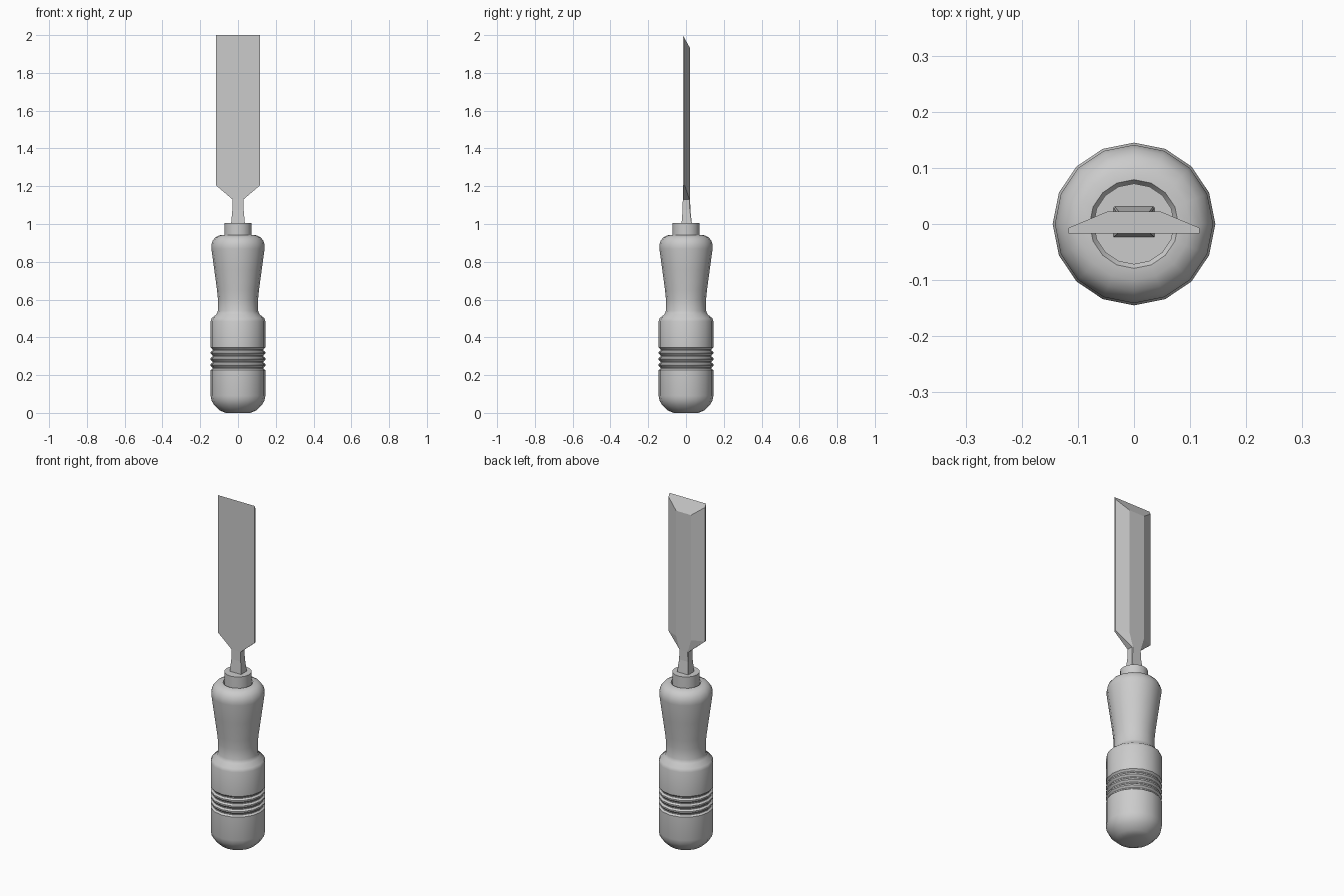
import bpy, math

if "Cube" in bpy.data.objects:
    bpy.data.objects.remove(bpy.data.objects["Cube"])

SIDES = 16


def make_object(name, verts, faces, smooth_angle=None):
    mesh = bpy.data.meshes.new(name)
    mesh.from_pydata(verts, [], faces)
    obj = bpy.data.objects.new(name, mesh)
    bpy.context.collection.objects.link(obj)
    if smooth_angle:
        bpy.ops.object.select_all(action='DESELECT')
        obj.select_set(True)
        bpy.context.view_layer.objects.active = obj
        bpy.ops.object.shade_smooth_by_angle(angle=math.radians(smooth_angle))
    return obj


def loft(name, rings, smooth_angle=None):
    """Skin equal-length rings bottom to top, capping both ends."""
    n = len(rings[0])
    verts = [v for ring in rings for v in ring]
    faces = [(k * n + i, k * n + (i + 1) % n, (k + 1) * n + (i + 1) % n, (k + 1) * n + i)
             for k in range(len(rings) - 1) for i in range(n)]
    faces.append(tuple(reversed(range(n))))
    faces.append(tuple(range(len(verts) - n, len(verts))))
    return make_object(name, verts, faces, smooth_angle)


def lathe(name, profile, smooth_angle):
    turns = [2 * math.pi * i / SIDES for i in range(SIDES)]
    rings = [[(r * math.cos(a), r * math.sin(a), z) for a in turns] for r, z in profile]
    return loft(name, rings, smooth_angle)


# Handle: rounded butt, grip grooves, waist, rounded shoulder, small recess at the ferrule
butt = [(0.065, 0), (0.095, 0.012), (0.125, 0.04), (0.14, 0.065), (0.145, 0.09)]
grooves = []
for i in range(4):
    z = 0.218 + i * 0.032
    grooves += [(0.145, z), (0.145, z + 0.008), (0.135, z + 0.016), (0.135, z + 0.022)]
grooves.append((0.145, 0.346))
waist = [(0.145, 0.485), (0.139, 0.502), (0.114, 0.522), (0.107, 0.54), (0.106, 0.60),
         (0.111, 0.65), (0.126, 0.76), (0.141, 0.87)]
shoulder = [(0.141, 0.89), (0.134, 0.912), (0.12, 0.93), (0.1, 0.94), (0.079, 0.942), (0.072, 0.932)]
lathe("handle", butt + grooves + waist + shoulder, 40)

# Ferrule
lathe("ferrule", [(0.072, 0.92), (0.072, 1.004)], 40)


# Blade with neck: half width w, flat front f, edge thickness to e, raised back b of half width c
def section(w, c, f, e, b, z):
    outline = [(-w, f), (w, f), (w, e), (c, b), (-c, b), (-w, e)]
    return [(x, y, z) for x, y in outline]


rings = [section(0.037, 0.035, -0.024, 0.030, 0.032, 0.995),
         section(0.030, 0.028, -0.018, 0.020, 0.023, 1.075),
         section(0.029, 0.026, -0.017, 0.018, 0.022, 1.13),
         section(0.117, 0.048, -0.017, -0.007, 0.022, 1.205)]
# Sloped cutting bevel at the tip
tip = section(0.117, 0.048, -0.017, -0.007, 0.022, 2.0)
rings.append([(x, y, 2.0 - (y + 0.017) * 1.8) for x, y, z in tip])
loft("blade", rings)
